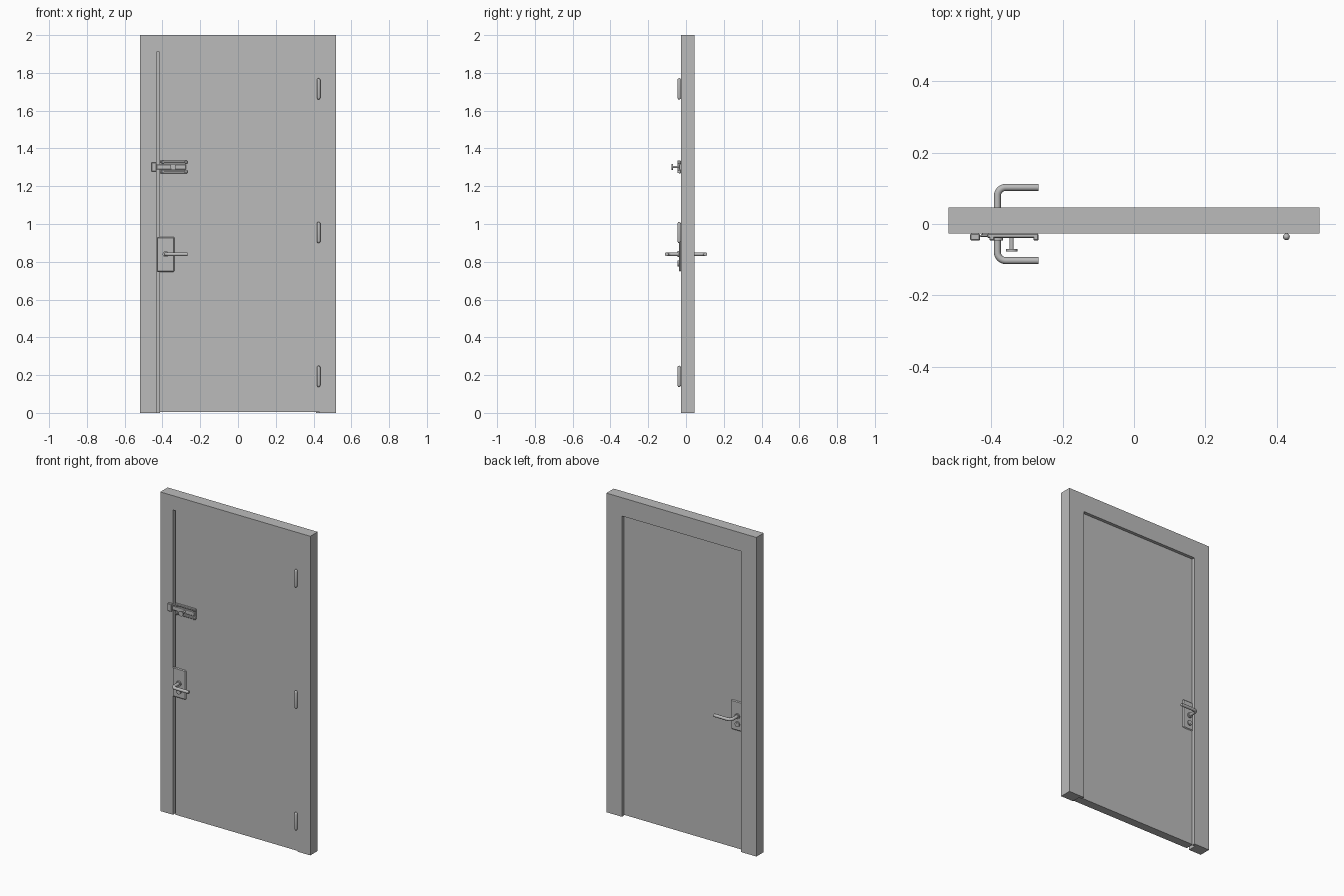
import bpy
import math

if "Cube" in bpy.data.objects:
    bpy.data.objects.remove(bpy.data.objects["Cube"])

grey = bpy.data.materials.new("grey")
grey.diffuse_color = (0.5, 0.5, 0.5, 1)
grey.use_nodes = True
grey.node_tree.nodes["Principled BSDF"].inputs["Base Color"].default_value = grey.diffuse_color


def finish(obj, name, bevel=0, smooth=False):
    obj.name = name
    obj.data.materials.clear()
    obj.data.materials.append(grey)
    if bevel:
        m = obj.modifiers.new("bevel", 'BEVEL')
        m.width = bevel
        m.segments = 1
    if smooth:
        bpy.ops.object.shade_smooth_by_angle(angle=math.radians(35))
    return obj


def box(name, x, y, z, bevel=0):
    """Box from three (min, max) ranges."""
    bpy.ops.mesh.primitive_cube_add(size=1, location=[sum(r) / 2 for r in (x, y, z)])
    obj = bpy.context.object
    obj.scale = [r[1] - r[0] for r in (x, y, z)]
    bpy.ops.object.transform_apply(location=False, rotation=False, scale=True)
    return finish(obj, name, bevel)


def rod_y(name, x, z, y0, y1, r):
    """Round pin running front to back."""
    bpy.ops.mesh.primitive_cylinder_add(vertices=24, radius=r, depth=abs(y1 - y0),
                                        location=(x, (y0 + y1) / 2, z),
                                        rotation=(math.pi / 2, 0, 0))
    return finish(bpy.context.object, name, smooth=True)


FRONT, LIP, BACK = -0.027, 0.026, 0.046

# Frame with a rebated opening: wide at the front, narrower at the back lip
frame = box("frame", (-0.52, 0.52), (FRONT, BACK), (0, 2))
for w, y, top in ((0.432, (-0.2, LIP), 1.91), (0.412, (-0.1, 0.2), 1.885)):
    cutter = box("cutter", (-w, w), y, (-0.5, top))
    cutter.hide_render = True
    bpy.context.view_layer.objects.active = frame
    m = frame.modifiers.new("opening", 'BOOLEAN')
    m.operation = 'DIFFERENCE'
    m.solver = 'EXACT'
    m.object = cutter
    bpy.ops.object.modifier_apply(modifier=m.name)
    bpy.data.objects.remove(cutter)

# Door leaf, leaving a gap on the lock side
box("door_leaf", (-0.415, 0.432), (FRONT, LIP), (0.005, 1.91))

# Hinges: rounded pins
for i, zc in enumerate((1.715, 0.955, 0.193)):
    profile = [(0, -0.057), (0.005, -0.055), (0.008, -0.051), (0.0095, -0.045)]
    profile += [(r, -z) for r, z in reversed(profile)]
    n = 16
    verts = [(r * math.cos(2 * math.pi * k / n), r * math.sin(2 * math.pi * k / n), z)
             for r, z in profile for k in range(n)]
    faces = [(a * n + k, a * n + (k + 1) % n, (a + 1) * n + (k + 1) % n, (a + 1) * n + k)
             for a in range(len(profile) - 1) for k in range(n)]
    mesh = bpy.data.meshes.new("hinge")
    mesh.from_pydata(verts, [], faces)
    hinge = bpy.data.objects.new("hinge", mesh)
    bpy.context.collection.objects.link(hinge)
    hinge.location = (0.427, -0.036, zc)
    bpy.ops.object.select_all(action='DESELECT')
    hinge.select_set(True)
    bpy.context.view_layer.objects.active = hinge
    bpy.ops.object.mode_set(mode='EDIT')
    bpy.ops.mesh.select_all(action='SELECT')
    bpy.ops.mesh.remove_doubles(threshold=0.0001)
    bpy.ops.object.mode_set(mode='OBJECT')
    finish(hinge, f"hinge_{i + 1}", smooth=True)

# Lock plates, lever handles and key cylinders on both sides
HX, HZ = -0.383, 0.84
for side, s, face, left in (("front", -1, FRONT, -0.43), ("back", 1, LIP, -0.411)):
    box(f"{side}_lock_plate", (left, -0.336), sorted((face, face + s * 0.01)),
        (0.747, 0.932), 0.005)
    rod_y(f"{side}_handle_collar", HX, HZ, face, face + s * 0.019, 0.016)
    rod_y(f"{side}_key_cylinder", HX, 0.79, face, face + s * 0.017, 0.016)
    box(f"{side}_keyhole_bar", (HX - 0.002, HX + 0.002),
        sorted((face + s * 0.016, face + s * 0.019)), (0.782, 0.798))
    # Lever path: straight out, quarter bend, then along the door
    R, reach = 0.024, 0.1025
    path = [(HX, face)]
    for k in range(9):
        a = k / 8 * math.pi / 2
        path.append((HX + R - R * math.cos(a), s * (reach - R + R * math.sin(a))))
    path.append((-0.268, s * reach))
    curve = bpy.data.curves.new("lever", 'CURVE')
    curve.dimensions = '3D'
    curve.bevel_depth = 0.0098
    curve.bevel_resolution = 4
    curve.use_fill_caps = True
    spline = curve.splines.new('POLY')
    spline.points.add(len(path) - 1)
    for p, (x, y) in zip(spline.points, path):
        p.co = (x, y, HZ, 1)
    lever = bpy.data.objects.new("lever", curve)
    bpy.context.collection.objects.link(lever)
    bpy.ops.object.select_all(action='DESELECT')
    lever.select_set(True)
    bpy.context.view_layer.objects.active = lever
    bpy.ops.object.convert(target='MESH')
    finish(bpy.context.object, f"{side}_lever_handle", smooth=True)

# Sliding bolt: keeper, back plate, rails, bolt and knob
BZ = 1.302
box("bolt_keeper", (-0.459, -0.431), (-0.046, FRONT), (BZ - 0.024, BZ + 0.024), 0.003)
box("bolt_base_plate", (-0.405, -0.27), (-0.031, FRONT), (BZ - 0.03, BZ + 0.03))
for side, s in (("lower", -1), ("upper", 1)):
    box(f"bolt_{side}_rail", (-0.412, -0.268), (-0.039, FRONT),
        sorted((BZ + s * 0.02, BZ + s * 0.034)), 0.003)
    for end, x in (("left", -0.405), ("right", -0.282)):
        box(f"bolt_{side}_{end}_guide", (x, x + 0.014), (-0.046, FRONT),
            sorted((BZ + s * 0.018, BZ + s * 0.033)), 0.002)
box("sliding_bolt", (-0.432, -0.275), (-0.037, -0.03), (BZ - 0.014, BZ + 0.014), 0.003)
rod_y("bolt_knob_stem", -0.343, BZ, -0.036, -0.072, 0.006)
rod_y("bolt_knob", -0.343, BZ, -0.070, -0.077, 0.016)
